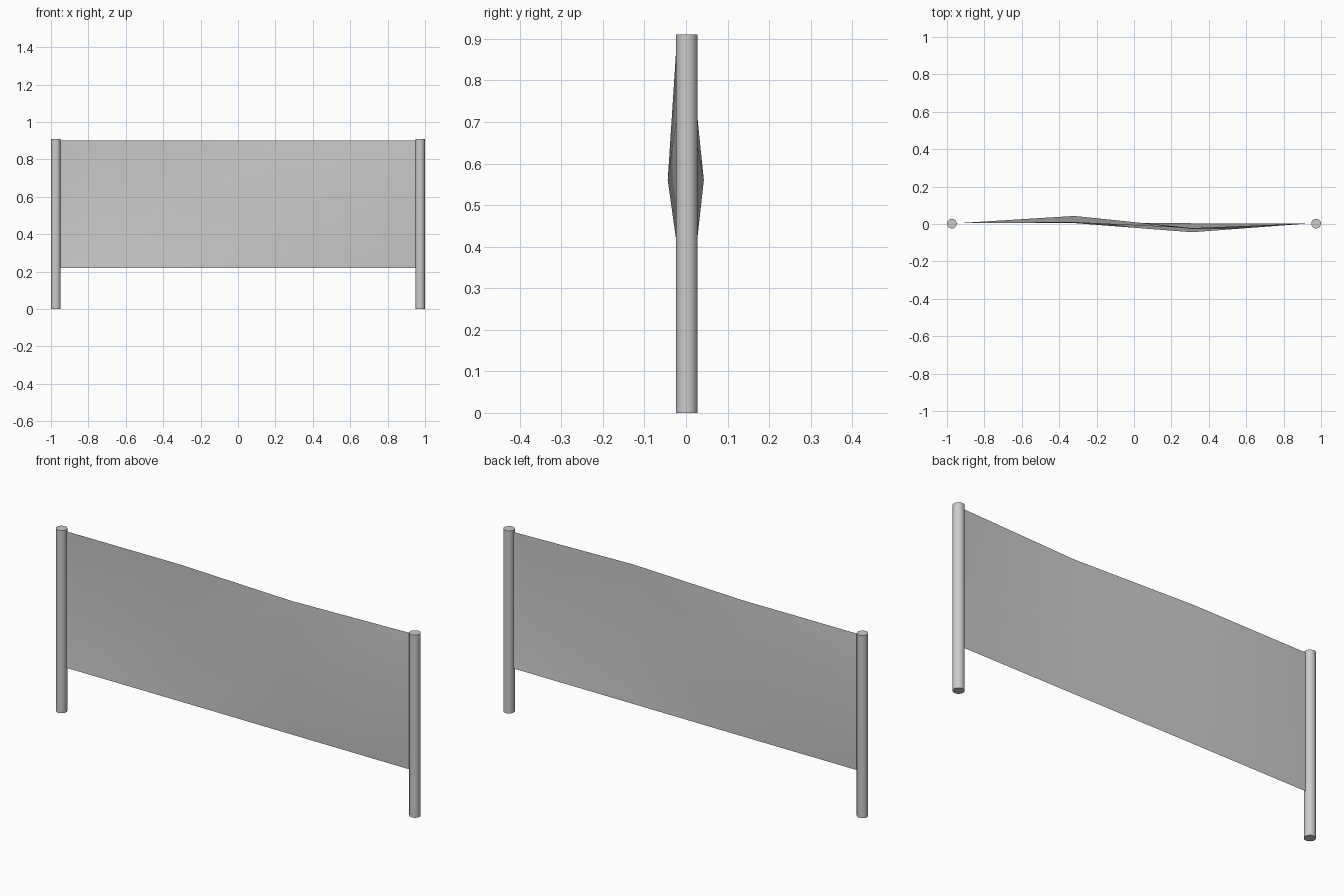
import bpy
import bmesh

cube = bpy.data.objects.get("Cube")
if cube:
    bpy.data.objects.remove(cube, do_unlink=True)


def make_material(name, value):
    mat = bpy.data.materials.new(name)
    mat.use_nodes = True
    color = (value, value, value, 1)
    mat.diffuse_color = color
    mat.node_tree.nodes["Principled BSDF"].inputs["Base Color"].default_value = color
    return mat


def finish(obj, mat):
    obj.data.materials.append(mat)
    bpy.ops.object.select_all(action="DESELECT")
    obj.select_set(True)
    bpy.context.view_layer.objects.active = obj
    bpy.ops.object.shade_smooth_by_angle()


grey = make_material("plain grey", 0.6)
HEIGHT, RADIUS, CENTRE_Y = 0.91, 0.026, 0.002

# Two round posts
for name, side in (("left_post", 1), ("right_post", -1)):
    bpy.ops.mesh.primitive_cylinder_add(
        vertices=24, radius=RADIUS, depth=HEIGHT,
        location=(side * (1 - RADIUS), CENTRE_Y, HEIGHT / 2))
    post = bpy.context.object
    post.name = name
    finish(post, grey)

# Cloth sheet hung between the posts: each row holds a height and its billow
columns = (-0.95, -0.32, 0.31, 0.95)
rows = (
    (0.22, (0.004, 0.005, 0.004, 0.004)),
    (0.56, (0.004, 0.043, -0.044, 0.004)),
    (0.90, (0.004, 0.008, -0.022, 0.004)),
)
bm = bmesh.new()
grid = [[bm.verts.new((x, y, z)) for x, y in zip(columns, billow)]
        for z, billow in rows]
for low, high in zip(grid, grid[1:]):
    for i in range(len(columns) - 1):
        bm.faces.new((low[i], low[i + 1], high[i + 1], high[i]))
mesh = bpy.data.meshes.new("cloth_sheet")
bm.to_mesh(mesh)
bm.free()
sheet = bpy.data.objects.new("cloth_sheet", mesh)
bpy.context.collection.objects.link(sheet)
finish(sheet, grey)
